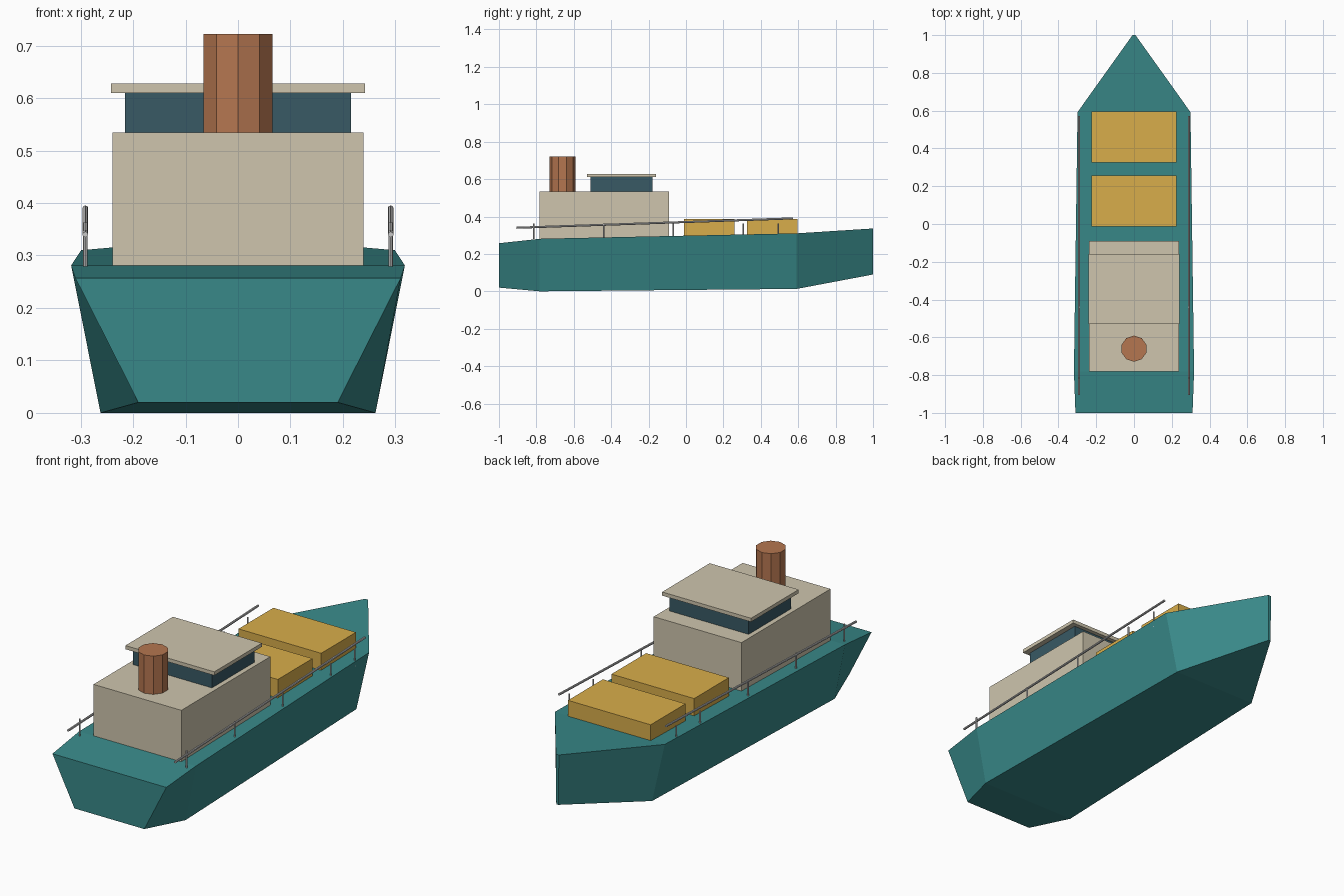
import bpy, bmesh
from mathutils import Vector

if "Cube" in bpy.data.objects:
    bpy.data.objects.remove(bpy.data.objects["Cube"])


def material(name, rgb):
    m = bpy.data.materials.new(name)
    m.diffuse_color = (*rgb, 1)
    m.use_nodes = True
    m.node_tree.nodes["Principled BSDF"].inputs["Base Color"].default_value = m.diffuse_color
    return m


teal = material("teal", (0.04, 0.25, 0.25))
tan = material("tan", (0.62, 0.56, 0.42))
navy = material("dark_blue", (0.04, 0.10, 0.13))
yellow = material("yellow", (0.69, 0.42, 0.07))
rust = material("rust", (0.46, 0.18, 0.08))


def finish(name, bm, mat=None):
    bmesh.ops.recalc_face_normals(bm, faces=bm.faces)
    me = bpy.data.meshes.new(name)
    bm.to_mesh(me)
    bm.free()
    ob = bpy.data.objects.new(name, me)
    bpy.context.collection.objects.link(ob)
    if mat:
        me.materials.append(mat)
    return ob


def box(name, half_x, y0, y1, z0, z1, mat):
    bm = bmesh.new()
    bmesh.ops.create_cube(bm, size=1)
    for v in bm.verts:
        v.co = (v.co.x * 2 * half_x,
                y1 if v.co.y > 0 else y0,
                z1 if v.co.z > 0 else z0)
    return finish(name, bm, mat)


def rod(name, a, b, r, sides, mat=None):
    a, b = Vector(a), Vector(b)
    bm = bmesh.new()
    bmesh.ops.create_cone(bm, cap_ends=True, segments=sides, radius1=r,
                          radius2=r, depth=(b - a).length)
    rot = (b - a).to_track_quat('Z', 'Y') if (b - a).xy.length > 1e-6 else None
    for v in bm.verts:
        v.co = (rot @ v.co if rot else v.co) + (a + b) / 2
    return finish(name, bm, mat)


# Hull lofted through four stations: y, deck half width, deck z, keel half width, keel z
stations = [(-1.0, 0.31, 0.257, 0.19, 0.02),
            (-0.782, 0.318, 0.281, 0.262, 0.0),
            (0.592, 0.299, 0.31, 0.23, 0.013),
            (1.0, 0.008, 0.336, 0.006, 0.09)]
bm = bmesh.new()
rings = [[bm.verts.new(c) for c in ((-dw, y, dz), (dw, y, dz), (kw, y, kz), (-kw, y, kz))]
         for y, dw, dz, kw, kz in stations]
for p, q in zip(rings, rings[1:]):
    for i in range(4):
        j = (i + 1) % 4
        bm.faces.new((p[i], p[j], q[j], q[i]))
bm.faces.new(rings[0])
bm.faces.new(rings[-1])
finish("hull", bm, teal)

# Superstructure
box("deckhouse", 0.239, -0.782, -0.09, 0.28, 0.534, tan)
box("wheelhouse", 0.215, -0.51, -0.18, 0.534, 0.61, navy)
box("wheelhouse_roof", 0.242, -0.53, -0.16, 0.61, 0.628, tan)
rod("funnel", (0, -0.66, 0.534), (0, -0.66, 0.722), 0.069, 10, rust)

# Cargo hatches
box("aft_hatch", 0.225, -0.012, 0.258, 0.285, 0.388, yellow)
box("fore_hatch", 0.225, 0.325, 0.596, 0.295, 0.388, yellow)

# Railings on both sides
for side, s in (("left", -1), ("right", 1)):
    x = s * 0.291
    rod(f"{side}_rail", (x, -0.906, 0.34), (x, 0.572, 0.39), 0.0055, 8)
    for i, y in enumerate((-0.815, -0.44, -0.067, 0.306, 0.492)):
        rod(f"{side}_rail_post_{i + 1}", (x, y, 0.279), (x, y, 0.363), 0.004, 8)
